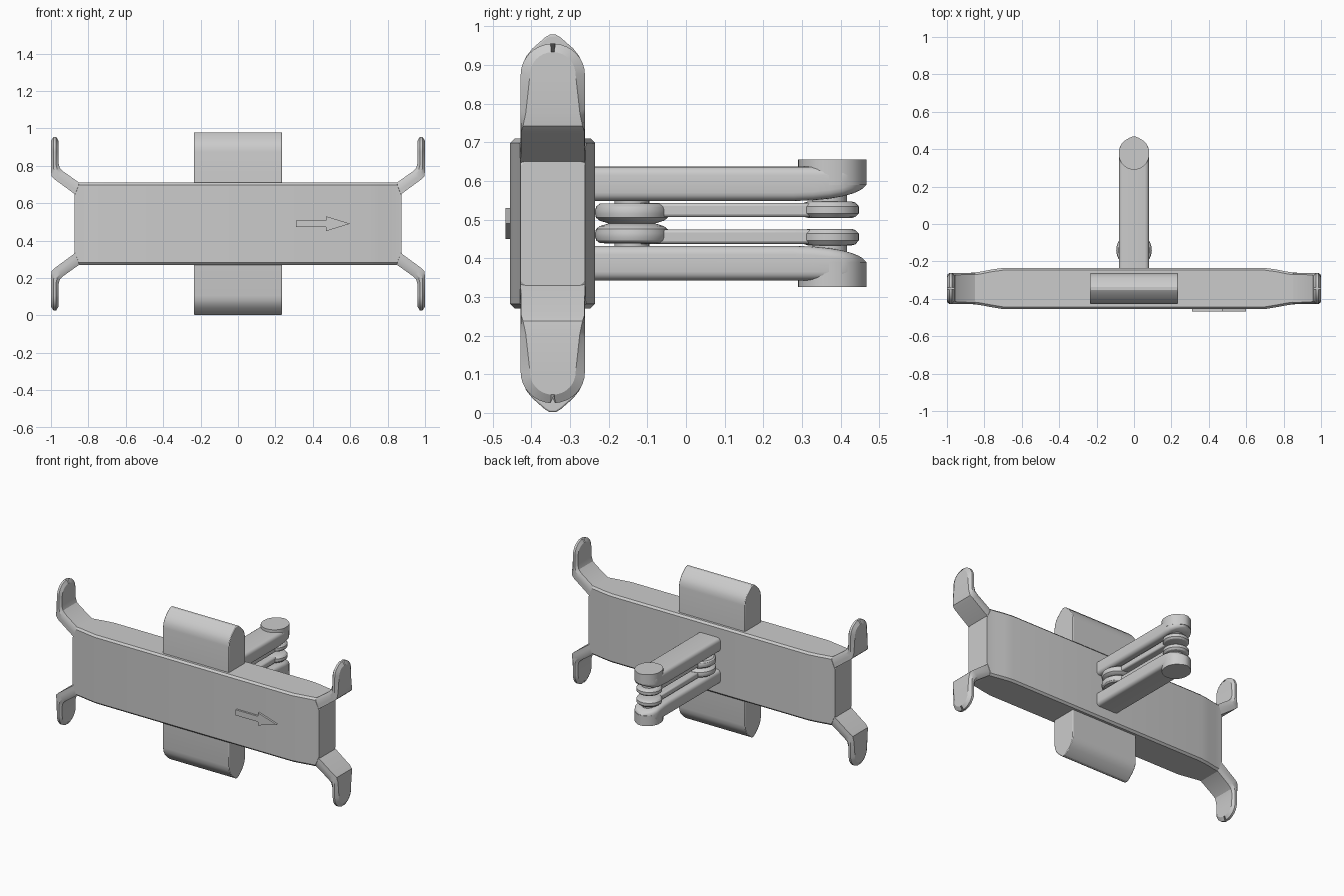
import bpy
import bmesh
import math

cube = bpy.data.objects.get("Cube")
if cube:
    bpy.data.objects.remove(cube, do_unlink=True)

MID_Z = 0.49       # the model is mirrored about this height
CLAMP_Y = -0.3445  # centre depth of the grips

grey = bpy.data.materials.new("plain grey")
grey.use_nodes = True
grey.diffuse_color = (0.6, 0.6, 0.6, 1)
grey.node_tree.nodes["Principled BSDF"].inputs["Base Color"].default_value = (0.6, 0.6, 0.6, 1)


def loft(name, rings, sx=1, sz=1, bevel=0, angle=28):
    """Skin closed rings and cap the ends; sx / sz = -1 mirrors the part."""
    bm = bmesh.new()
    rows = [[bm.verts.new((x * sx, y, MID_Z + (z - MID_Z) * sz)) for x, y, z in r] for r in rings]
    n = len(rows[0])
    for a, b in zip(rows, rows[1:]):
        for i in range(n):
            j = (i + 1) % n
            bm.faces.new((a[i], a[j], b[j], b[i]))
    bm.faces.new(rows[0])
    bm.faces.new(rows[-1])
    bmesh.ops.recalc_face_normals(bm, faces=bm.faces)
    mesh = bpy.data.meshes.new(name)
    bm.to_mesh(mesh)
    bm.free()
    mesh.materials.append(grey)
    mesh.shade_smooth()
    mesh.set_sharp_from_angle(angle=math.radians(angle))
    obj = bpy.data.objects.new(name, mesh)
    bpy.context.collection.objects.link(obj)
    if bevel:
        mod = obj.modifiers.new("edge", 'BEVEL')
        mod.width = bevel
        mod.segments = 2
        mod.limit_method = 'ANGLE'
        mod.angle_limit = math.radians(50)
    return obj


def disc(name, y, profile, sz):
    """Turned disc on the vertical axis; profile is (radius, z) pairs."""
    turns = [2 * math.pi * i / 40 for i in range(40)]
    loft(name, [[(r * math.cos(t), y + r * math.sin(t), z) for t in turns] for r, z in profile], sz=sz)


# Main body: chamfered box whose depth tapers towards both ends
def body_ring(x, y0, y1, h, c=0.012):
    t, b = MID_Z + h, MID_Z - h
    return [(x, y0 + c, b), (x, y1 - c, b), (x, y1, b + c), (x, y1, t - c),
            (x, y1 - c, t), (x, y0 + c, t), (x, y0, t - c), (x, y0, b + c)]


half = [(0.70, -0.455, -0.235, 0.22), (0.76, -0.445, -0.243, 0.22), (0.82, -0.434, -0.255, 0.22),
        (0.85, -0.430, -0.259, 0.22), (0.875, -0.428, -0.261, 0.16)]
stations = [(-x, a, b, h) for x, a, b, h in reversed(half)] + half
loft("main_body", [body_ring(*s) for s in stations], angle=20)


# Corner arms: bent fingers with chamfered faces and rounded tips
def arm_ring(inner, outer, wi, w, wo, lift=0.0):
    def at(f, dz):
        return (inner[0] + (outer[0] - inner[0]) * f, inner[1] + (outer[1] - inner[1]) * f + dz)
    half_ring = [(at(0, 0), wi), (at(0.3, lift), w), (at(0.65, lift), w), (at(1, 0), wo)]
    ring = [(p[0], CLAMP_Y + k, p[1]) for p, k in half_ring]
    return ring + [(p[0], CLAMP_Y - k, p[1]) for p, k in reversed(half_ring)]


W = 0.083
arm = [arm_ring((0.80, 0.69), (0.83, 0.62), W - 0.008, W, W),
       arm_ring((0.85, 0.71), (0.875, 0.65), W - 0.008, W, W),
       arm_ring((0.932, 0.768), (0.980, 0.727), W - 0.010, W, W - 0.001),
       arm_ring((0.952, 0.787), (0.996, 0.742), W - 0.012, W, W - 0.006),
       arm_ring((0.960, 0.815), (1.0, 0.775), 0.070, W, 0.070)]
for i in range(9):
    a = math.radians(86 * i / 8)
    face_z, edge_z = 0.875 + 0.058 * math.sin(a), 0.875 + 0.080 * math.sin(a)
    c = math.cos(a)
    arm.append(arm_ring((0.96, face_z), (1.0, face_z), 0.067 * c, W * c, 0.059 * c, edge_z - face_z))

# Middle grips: pointed-arch profile run across the width
side = [(0.0825, 0.60), (0.0825, 0.875), (0.078, 0.902), (0.068, 0.923), (0.053, 0.942),
        (0.036, 0.957), (0.020, 0.971), (0.008, 0.978)]
grip_outline = [(CLAMP_Y - d, z) for d, z in side] + [(CLAMP_Y + d, z) for d, z in reversed(side)]
grip = [[(x, y, z) for y, z in grip_outline] for x in (-0.235, 0.235)]

for sz, level in ((1, "upper"), (-1, "lower")):
    loft(f"{level}_grip", grip, sz=sz, bevel=0.004)
    for sx, hand in ((1, "left"), (-1, "right")):
        loft(f"{level}_{hand}_corner_arm", arm, sx, sz)

# Raised direction arrow on the front
arrow = [(0.31, 0.018), (0.47, 0.018), (0.47, 0.040), (0.60, 0.0),
         (0.47, -0.040), (0.47, -0.018), (0.31, -0.018)]
loft("direction_arrow", [[(x, y, MID_Z + z) for x, z in arrow] for y in (-0.467, -0.45)])


# Hinge links: rounded bars that end in a blunt point with a raised pad
def bar_ring(y, w, z0, z1, r=0.022):
    r = min(r, w * 0.9)
    ring = []
    for cx, cz, start in ((w - r, z1 - r, 0), (r - w, z1 - r, 90), (r - w, z0 + r, 180), (w - r, z0 + r, 270)):
        for k in range(5):
            t = math.radians(start + 22.5 * k)
            ring.append((cx + r * math.cos(t), y, cz + r * math.sin(t)))
    return ring


bar = [(-0.25, 0.08, 0.548), (0.28, 0.08, 0.548), (0.33, 0.08, 0.550), (0.37, 0.08, 0.554),
       (0.405, 0.078, 0.560), (0.43, 0.065, 0.567), (0.445, 0.049, 0.573), (0.457, 0.028, 0.580),
       (0.465, 0.010, 0.588)]
bar_rings = [bar_ring(y, w, z0, 0.637) for y, w, z0 in bar]

pad = [(0.08 * math.cos(t), 0.37 + 0.08 * math.sin(t))
       for t in (math.radians(180 + 9 * i) for i in range(21))]
tip = [(0.079, 0.400), (0.067, 0.428), (0.049, 0.446), (0.028, 0.459), (0.010, 0.467)]
pad += tip + [(-x, y) for x, y in reversed(tip)]
pad_rings = [[(x, y, z) for x, y in pad] for z in (0.590, 0.655)]

# Slim inner plates between the two hinge ends
plate = [(-0.045, -0.14), (0.045, -0.14), (0.045, 0.37), (-0.045, 0.37)]
plate_rings = [[(x, y, z) for x, y in plate] for z in (0.506, 0.543)]

for sz, level in ((1, "upper"), (-1, "lower")):
    loft(f"{level}_link", bar_rings, sz=sz)
    loft(f"{level}_link_pad", pad_rings, sz=sz)
    loft(f"{level}_inner_plate", plate_rings, sz=sz, bevel=0.008)
    disc(f"{level}_front_hinge_disc", -0.14,
         [(0.06, 0.490), (0.083, 0.497), (0.093, 0.505), (0.095, 0.515), (0.095, 0.525),
          (0.092, 0.534), (0.083, 0.541), (0.045, 0.542), (0.045, 0.555)], sz)
    disc(f"{level}_rear_hinge_disc", 0.372,
         [(0.056, 0.504), (0.066, 0.507), (0.075, 0.516), (0.075, 0.534),
          (0.066, 0.544), (0.056, 0.547), (0.045, 0.547), (0.045, 0.57)], sz)
